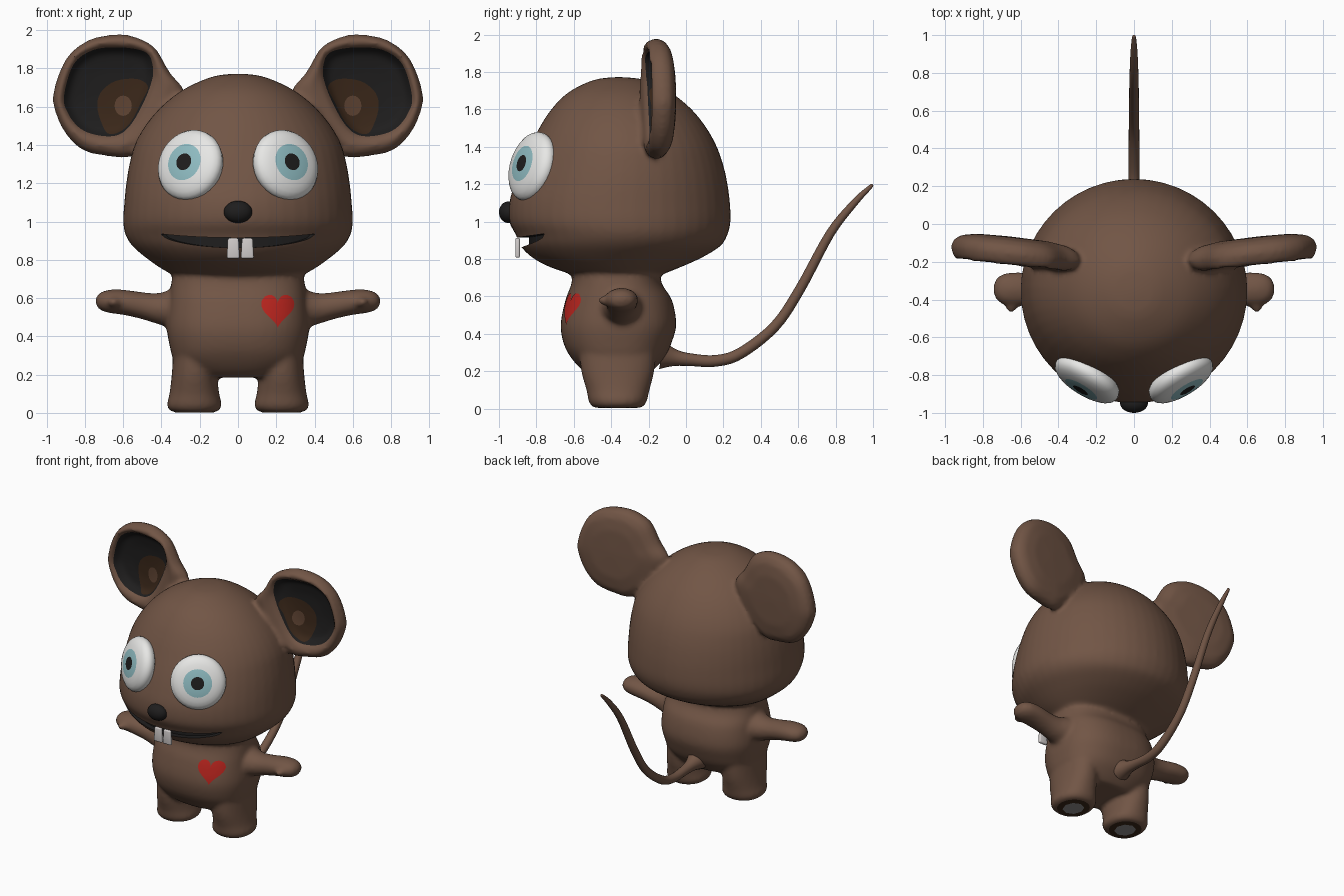
import bpy, bmesh, math
from mathutils import Vector
from mathutils.bvhtree import BVHTree

if "Cube" in bpy.data.objects:
    bpy.data.objects.remove(bpy.data.objects["Cube"])


def mat(name, r, g, b):
    m = bpy.data.materials.new(name)
    m.diffuse_color = tuple((v / 255) ** 2.2 for v in (r, g, b)) + (1,)
    m.use_nodes = True
    m.node_tree.nodes["Principled BSDF"].inputs["Base Color"].default_value = m.diffuse_color
    return m


SKIN = mat("brown skin", 113, 86, 71)
BLACK = mat("soft black", 36, 35, 35)
DARK = mat("dark brown", 60, 43, 31)
MID = mat("mid brown", 92, 67, 52)
WHITE = mat("eye white", 232, 232, 230)
IRIS = mat("pale teal", 143, 188, 194)
TOOTH = mat("tooth", 208, 203, 202)
RED = mat("heart red", 188, 42, 36)
GREY = mat("sole grey", 140, 138, 138)


def spline(pts, sub, closed=False):
    """Smooth interpolation through tuples of any size."""
    n, out = len(pts), []
    for i in range(n if closed else n - 1):
        q = [pts[(i + k) % n] if closed else pts[min(max(i + k, 0), n - 1)] for k in (-1, 0, 1, 2)]
        for s in range(sub):
            t = s / sub
            out.append(tuple(.5 * (2 * b + (c - a) * t + (2 * a - 5 * b + 4 * c - d) * t * t
                                   + (3 * b - a - 3 * c + d) * t ** 3) for a, b, c, d in zip(*q)))
    return out if closed else out + [pts[-1]]


def oval(rx, ry, n=48, p=2.0):
    out = []
    for i in range(n):
        c, s = math.cos(math.tau * i / n), math.sin(math.tau * i / n)
        out.append((rx * math.copysign(abs(c) ** (2 / p), c), ry * math.copysign(abs(s) ** (2 / p), s)))
    return out


def loft(bm, rings, sx=1):
    """Closed skin over rings of points, optionally mirrored in x."""
    vs = [[bm.verts.new((sx * p[0], p[1], p[2])) for p in r] for r in rings]
    n = len(vs[0])
    for a, b in zip(vs, vs[1:]):
        for i in range(n):
            bm.faces.new((a[i], a[(i + 1) % n], b[(i + 1) % n], b[i]))
    bm.faces.new(vs[0])
    bm.faces.new(vs[-1])


def stack(bm, table, p, cx=0, sx=1):
    """Loft of horizontal ovals from rows of z, half width, front y, back y."""
    loft(bm, [[(cx + x, (f + b) / 2 + y, z) for x, y in oval(w, (b - f) / 2, p=p)]
              for z, w, f, b in spline(table, 4)], sx)


def finish(name, bm, *mats, angle=60):
    bmesh.ops.recalc_face_normals(bm, faces=bm.faces)
    me = bpy.data.meshes.new(name)
    bm.to_mesh(me)
    bm.free()
    ob = bpy.data.objects.new(name, me)
    bpy.context.collection.objects.link(ob)
    for m in mats:
        me.materials.append(m)
    smooth(ob, angle)
    return ob


def smooth(ob, angle):
    bpy.ops.object.select_all(action='DESELECT')
    ob.select_set(True)
    bpy.context.view_layer.objects.active = ob
    bpy.ops.object.shade_smooth_by_angle(angle=math.radians(angle))


# Skin: head, torso, legs, arms and ears, fused into one soft surface
bm = bmesh.new()
stack(bm, [(1.772, .03, -.39, -.33), (1.755, .14, -.50, -.21), (1.69, .285, -.63, -.08), (1.6, .40, -.72, .03),
           (1.5, .485, -.785, .11), (1.4, .54, -.835, .165), (1.3, .567, -.88, .2), (1.2, .584, -.917, .222),
           (1.1, .594, -.945, .235), (1.0, .60, -.945, .238), (.93, .588, -.91, .222), (.87, .55, -.885, .185),
           (.81, .48, -.825, .09), (.76, .41, -.735, -.02), (.72, .34, -.62, -.12)], 2.0)
stack(bm, [(.78, .33, -.60, -.15), (.67, .35, -.612, -.13), (.58, .362, -.645, -.075), (.45, .372, -.67, -.052),
           (.35, .357, -.655, -.078), (.28, .335, -.62, -.11), (.22, .27, -.57, -.16), (.185, .2, -.52, -.2)], 2.5)

LEG = [(.32, .11, -.57, -.16), (.2, .118, -.56, -.17), (.1, .13, -.532, -.195), (.045, .143, -.522, -.208),
       (.02, .135, -.51, -.22), (.004, .115, -.49, -.24)]
ARM = [(.2, .55, .13, .12), (.34, .545, .115, .10), (.42, .545, .09, .081), (.5, .56, .083, .071),
       (.6, .578, .09, .066), (.68, .583, .085, .06), (.725, .583, .06, .042), (.742, .583, .025, .02)]
EAR_OUT = [(.968, 1.665), (.945, 1.54), (.885, 1.435), (.80, 1.365), (.67, 1.338), (.56, 1.335), (.42, 1.42),
           (.32, 1.55), (.28, 1.68), (.355, 1.78), (.43, 1.905), (.52, 1.96), (.625, 1.98), (.78, 1.95), (.9, 1.85)]
EAR_IN = [(.91, 1.65), (.885, 1.56), (.835, 1.495), (.77, 1.46), (.68, 1.445), (.61, 1.46), (.55, 1.52),
          (.49, 1.63), (.455, 1.72), (.443, 1.79), (.465, 1.87), (.53, 1.90), (.64, 1.91), (.76, 1.895), (.86, 1.82)]
ear_out, ear_in = spline(EAR_OUT, 4, True), spline(EAR_IN, 4, True)


def ear_ring(blend, scale, y):
    """Ring between outer (0) and inner (1) ear outline, shrunk to the middle."""
    out = []
    for a, b in zip(ear_out, ear_in):
        x = .66 + scale * (a[0] + (b[0] - a[0]) * blend - .66)
        z = 1.67 + scale * (a[1] + (b[1] - a[1]) * blend - 1.67)
        out.append((x, -.15 + .11 * (x - .64) + y, z))
    return out


EAR = [(0, .05, .082), (0, .55, .078), (0, .82, .062), (0, .95, .035), (0, 1, -.005), (.2, 1, -.05),
       (.55, 1, -.072), (.9, 1, -.055), (1, .98, -.03), (1, .88, .005), (1, .5, .022), (1, .05, .026)]
for s in (1, -1):
    stack(bm, LEG, 2.2, .228, s)
    loft(bm, [[(x, -.345 + u, z + v) for u, v in oval(ry, rz, 24)] for x, z, ry, rz in spline(ARM, 4)], s)
    loft(bm, [ear_ring(*r) for r in EAR], s)
    thumb = bmesh.ops.create_icosphere(bm, subdivisions=3, radius=1)["verts"]
    for v in thumb:
        v.co = (s * (.645 + .036 * v.co.x), -.42 + .05 * v.co.y - .01 * v.co.x, .578 + .029 * v.co.z)
skin = finish("mouse_skin", bm, SKIN, BLACK)

# Mouth cutter: curved wedge following the muzzle
bm = bmesh.new()
rings = []
for i in range(41):
    t = -1 + i / 20
    a, top = t * .75, .915 + .02 * t * t
    low = top - .004 - .048 * math.sqrt(max(0, 1 - t * t))
    inner = .96 - .07 * (1 - t * t)
    rings.append([(k * .575 * math.sin(a), -.345 - k * .555 * math.cos(a), z)
                  for k, z in ((inner, top), (1.12, top), (1.12, low), (inner, low))])
loft(bm, rings)
for f in bm.faces:
    f.material_index = 1
cutter = finish("mouth_cutter", bm, SKIN, BLACK)
cutter.hide_render = True

r = skin.modifiers.new("fuse", 'REMESH')
r.mode, r.voxel_size, r.use_smooth_shade = 'VOXEL', .014, True
r = skin.modifiers.new("soften", 'SMOOTH')
r.factor, r.iterations = .5, 7
r = skin.modifiers.new("mouth", 'BOOLEAN')
r.operation, r.solver, r.object = 'DIFFERENCE', 'EXACT', cutter
bpy.context.view_layer.update()
skin.data = bpy.data.meshes.new_from_object(skin.evaluated_get(bpy.context.evaluated_depsgraph_get()))
skin.modifiers.clear()
bpy.data.objects.remove(cutter)
smooth(skin, 45)
tree = BVHTree.FromPolygons([v.co for v in skin.data.vertices], [p.vertices for p in skin.data.polygons])


def decal(name, outline, centre, m, off, below=False, sx=1, rings=10):
    """Thin patch projected on the skin from the front or from below."""
    bm = bmesh.new()

    def vert(u, v):
        o, d = (Vector((sx * u, v, -1)), Vector((0, 0, 1))) if below else (Vector((sx * u, -2, v)), Vector((0, 1, 0)))
        hit = tree.ray_cast(o, d)[0]
        return bm.verts.new((hit if hit else o + 2 * d) - d * off)
    mid = vert(*centre)
    last = None
    for k in range(1, rings + 1):
        f = k / rings
        cur = [vert(centre[0] + f * (u - centre[0]), centre[1] + f * (v - centre[1])) for u, v in outline]
        for i in range(len(cur)):
            j = (i + 1) % len(cur)
            bm.faces.new((last[i], cur[i], cur[j], last[j]) if last else (mid, cur[i], cur[j]))
        last = cur
    ob = finish(name, bm, m)
    flip = ob.data.polygons[0].normal.dot((0, 0, -1) if below else (0, -1, 0)) < 0
    if flip:
        ob.data.flip_normals()


BLOB = [(.585, 1.745), (.66, 1.725), (.72, 1.67), (.735, 1.6), (.715, 1.52), (.68, 1.46), (.62, 1.468),
        (.56, 1.52), (.505, 1.625), (.47, 1.70), (.51, 1.74)]
for s, side in ((1, "left"), (-1, "right")):
    # Ear linings
    decal(side + "_ear_lining", ear_in, (.67, 1.68), BLACK, .003, sx=s, rings=16)
    decal(side + "_ear_patch", spline(BLOB, 4, True), (.61, 1.6), DARK, .006, sx=s)
    decal(side + "_ear_dot", [(.6 + u, 1.605 + v) for u, v in oval(.045, .053, 20)], (.6, 1.605), MID, .009, sx=s)
    # Soles
    decal(side + "_sole_rim", [(.228 + u, -.365 + v) for u, v in oval(.108, .115, 24)], (.228, -.365), DARK, .002,
          True, s)
    decal(side + "_sole_pad", [(.228 + u, -.365 + v) for u, v in oval(.07, .078, 8)], (.228, -.365), GREY, .004,
          True, s)
    # Eye: shallow dome with iris and pupil rings
    bm = bmesh.new()
    dome = [(.022, .056), (.045, .055), (.07, .053), (.098, .049), (.13, .042), (.158, .031), (.178, .016),
            (.188, -.002), (.189, -.02), (.18, -.045), (.15, -.07)]
    loft(bm, [[(u, v, h) for u, v in oval(r, r, 32)] for r, h in dome])
    for f in bm.faces:
        c = f.calc_center_median()
        d = math.hypot(c.x, c.y)
        f.material_index = 0 if c.z < .03 or d > .098 else 1 if d > .045 else 2
    eye = finish(side + "_eye", bm, WHITE, IRIS, BLACK)
    eye.rotation_mode = 'QUATERNION'
    eye.rotation_quaternion = Vector((s * .5, -.83, .26)).to_track_quat('Z', 'Y')
    eye.location = (s * .256, -.835, 1.298)
    # Front tooth
    bm = bmesh.new()
    bmesh.ops.create_cube(bm, size=1)
    for v in bm.verts:
        wide = .068 if v.co.z < 0 else .056
        v.co = (.012 + s * .037 + v.co.x * wide, -.9 + v.co.y * .024, .86 + v.co.z * .106)
    bmesh.ops.bevel(bm, geom=bm.edges[:], offset=.009, segments=3, affect='EDGES', profile=.5)
    finish(side + "_tooth", bm, TOOTH)

# Heart on the chest
heart = []
for i in range(48):
    t = math.tau * i / 48
    heart.append((.208 + .0054 * 16 * math.sin(t) ** 3, .545 + .006 * (
        13 * math.cos(t) - 5 * math.cos(2 * t) - 2 * math.cos(3 * t) - math.cos(4 * t))))
decal("chest_heart", heart, (.208, .545), RED, .004)

# Nose
bm = bmesh.new()
bmesh.ops.create_uvsphere(bm, u_segments=28, v_segments=16, radius=1)
for v in bm.verts:
    v.co = (v.co.x * .074, -.948 + v.co.y * .052, 1.05 + v.co.z * .058)
finish("nose", bm, BLACK)

# Tail: tapered tube along a curve in the middle plane (y, z, radius)
TAIL = [(-.13, .285, .075), (-.06, .272, .045), (.02, .262, .034), (.155, .255, .031), (.29, .295, .03),
        (.475, .44, .028), (.61, .64, .027), (.77, .935, .024), (.9, 1.1, .019), (.985, 1.185, .011), (.998, 1.198, .004)]
path = spline(TAIL, 5)
rings = []
for i, (y, z, rad) in enumerate(path):
    a, b = path[max(i - 1, 0)], path[min(i + 1, len(path) - 1)]
    d = Vector((0, b[0] - a[0], b[1] - a[1])).normalized()
    rings.append([(u, y - d.z * v, z + d.y * v) for u, v in oval(rad, rad, 16)])
bm = bmesh.new()
loft(bm, rings)
finish("tail", bm, SKIN)
